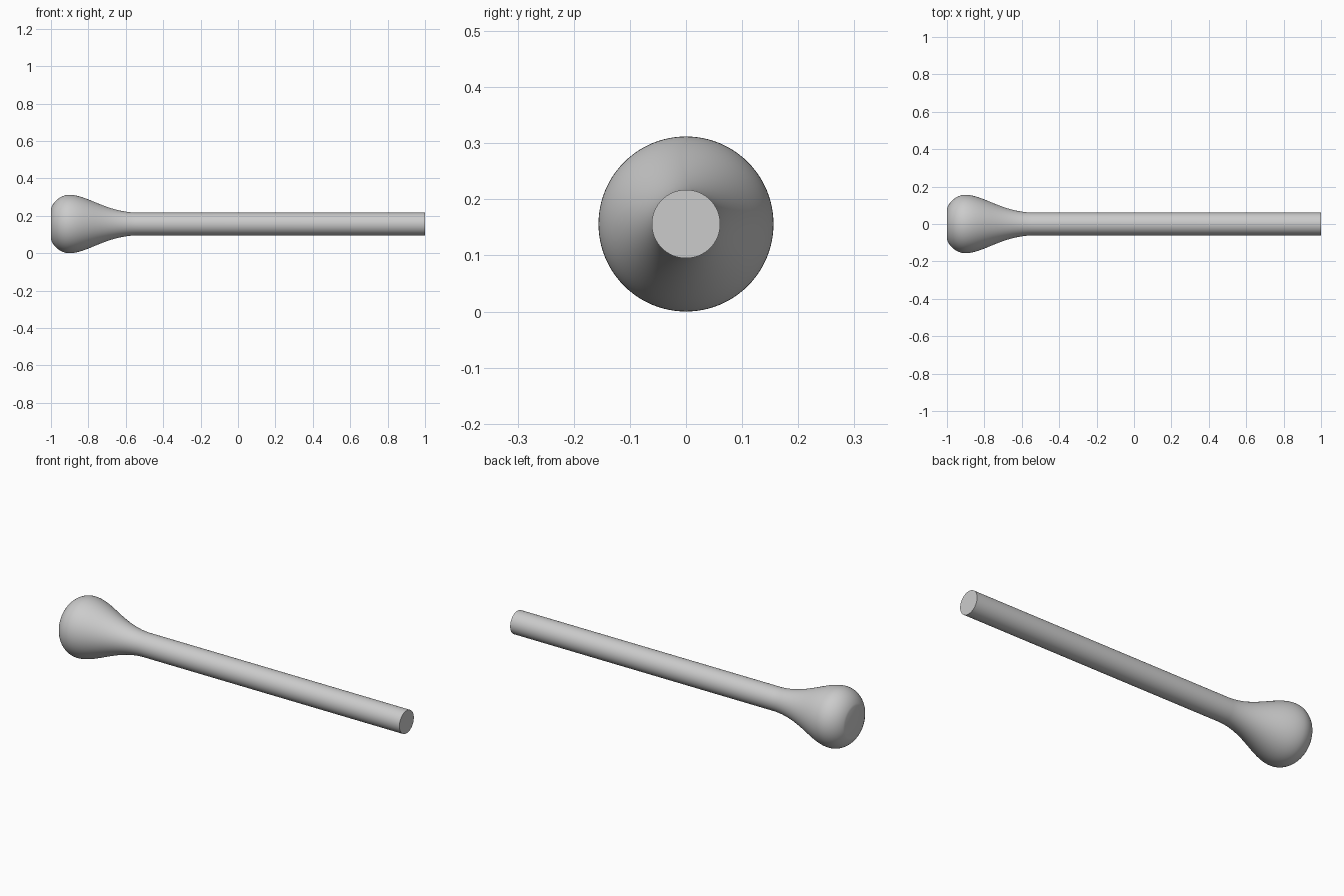
import bpy, bmesh, math
from mathutils import Vector
from mathutils.geometry import interpolate_bezier

cube = bpy.data.objects.get("Cube")
if cube:
    bpy.data.objects.remove(cube, do_unlink=True)

SIDES = 96
AXIS_Z = 0.156

grey = bpy.data.materials.new("light grey")
grey.use_nodes = True
colour = (0.6, 0.6, 0.6, 1)
grey.diffuse_color = colour
grey.node_tree.nodes["Principled BSDF"].inputs["Base Color"].default_value = colour


def curve(a, b, c, d, steps):
    """Points (x, radius) along one cubic curve."""
    pts = [Vector((x, r, 0)) for x, r in (a, b, c, d)]
    return [(p.x, p.y) for p in interpolate_bezier(*pts, steps)]


# Profile: rounded head, flared neck, straight handle
profile = curve((-1, 0.083), (-0.985, 0.125), (-0.945, 0.156), (-0.9, 0.156), 14)
profile += curve((-0.9, 0.156), (-0.81, 0.156), (-0.71, 0.068), (-0.55, 0.061), 22)[1:]
profile.append((1, 0.061))

# Club turned around the x axis, with flat ends
bm = bmesh.new()
rings = []
for x, r in profile:
    angles = [math.tau * i / SIDES for i in range(SIDES)]
    rings.append([bm.verts.new((x, r * math.cos(a), r * math.sin(a))) for a in angles])
for lower, upper in zip(rings, rings[1:]):
    for i in range(SIDES):
        j = (i + 1) % SIDES
        bm.faces.new((lower[i], lower[j], upper[j], upper[i]))
bm.faces.new(rings[0])
bm.faces.new(rings[-1])
bmesh.ops.recalc_face_normals(bm, faces=bm.faces)
mesh = bpy.data.meshes.new("club")
bm.to_mesh(mesh)
bm.free()
mesh.materials.append(grey)

club = bpy.data.objects.new("club", mesh)
club.location.z = AXIS_Z
bpy.context.collection.objects.link(club)
bpy.context.view_layer.objects.active = club
club.select_set(True)
bpy.ops.object.shade_smooth_by_angle(angle=math.radians(35))
